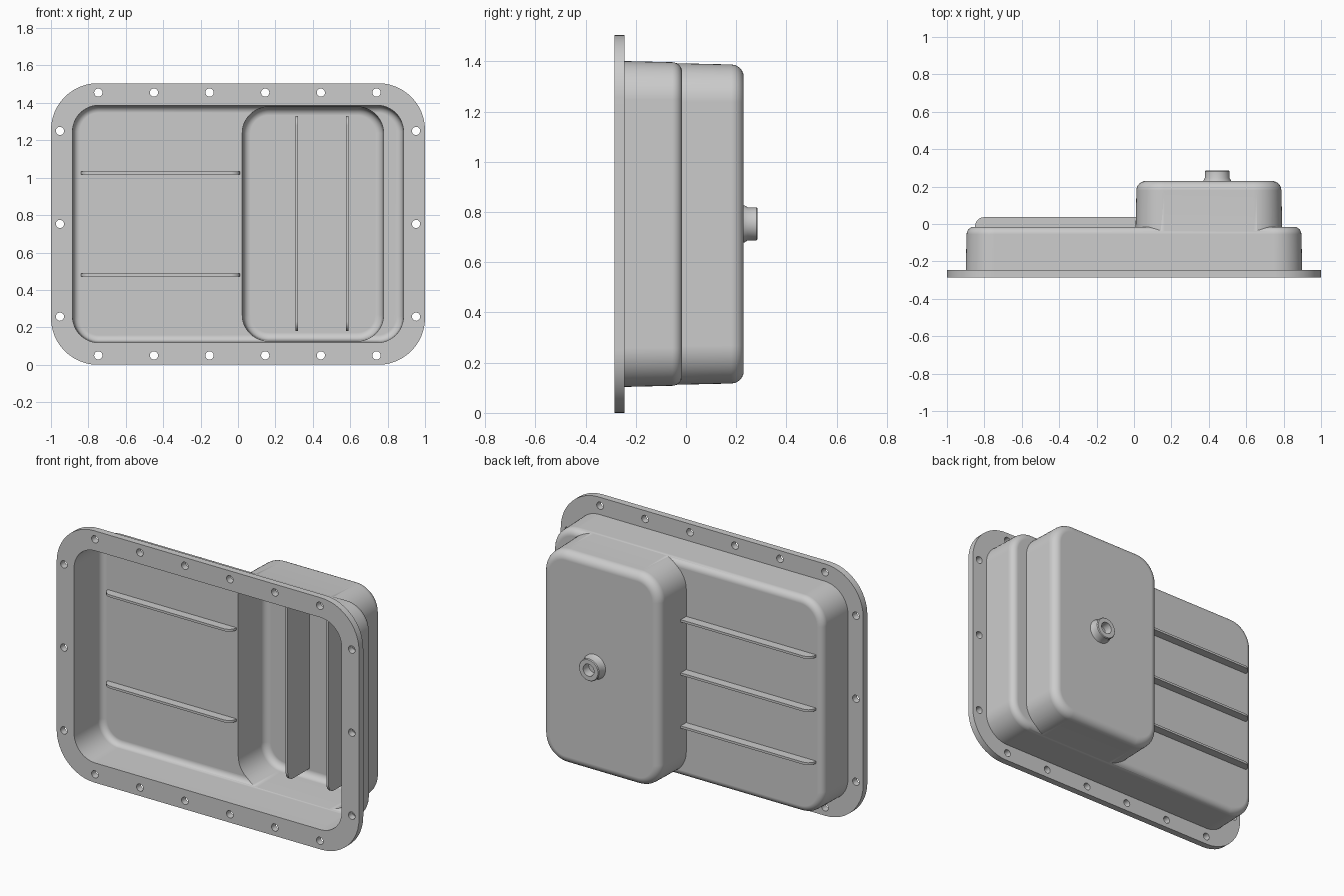
import bpy, bmesh
from math import sin, cos, pi
from mathutils import Matrix, Vector

if "Cube" in bpy.data.objects:
    bpy.data.objects.remove(bpy.data.objects["Cube"])


def make_object(name, bm):
    bmesh.ops.remove_doubles(bm, verts=bm.verts, dist=1e-5)
    bmesh.ops.recalc_face_normals(bm, faces=bm.faces)
    me = bpy.data.meshes.new(name)
    bm.to_mesh(me)
    bm.free()
    ob = bpy.data.objects.new(name, me)
    bpy.context.collection.objects.link(ob)
    return ob


def rounded_rect(x0, x1, z0, z1, r, seg=12):
    pts = []
    for i, (cx, cz) in enumerate([(x1 - r, z1 - r), (x0 + r, z1 - r),
                                  (x0 + r, z0 + r), (x1 - r, z0 + r)]):
        for k in range(seg + 1):
            a = (i + k / seg) * pi / 2
            pts.append((cx + r * cos(a), cz + r * sin(a)))
    return pts


def rounded_block(name, x0, x1, z0, z1, r, y0, y1, fillet=0.0, draft=0.0):
    """Drafted rounded block along y with a filleted end at y1."""
    levels = [(y0, 0.0)]
    if fillet:
        for k in range(7):
            a = k / 6 * pi / 2
            levels.append((y1 - fillet * (1 - sin(a)), draft + fillet * (1 - cos(a))))
    else:
        levels.append((y1, draft))
    bm = bmesh.new()
    rings = [[bm.verts.new((x, y, z)) for x, z in
              rounded_rect(x0 + i, x1 - i, z0 + i, z1 - i, r - i)] for y, i in levels]
    n = len(rings[0])
    for a, b in zip(rings, rings[1:]):
        for k in range(n):
            bm.faces.new((a[k], a[(k + 1) % n], b[(k + 1) % n], b[k]))
    bm.faces.new(rings[0])
    bm.faces.new(rings[-1])
    return make_object(name, bm)


def boolean(target, tool, op):
    mod = target.modifiers.new("bool", 'BOOLEAN')
    mod.operation, mod.solver, mod.object = op, 'EXACT', tool
    bpy.context.view_layer.objects.active = target
    bpy.ops.object.modifier_apply(modifier=mod.name)
    bpy.data.objects.remove(tool)


def smooth(ob):
    bpy.ops.object.select_all(action='DESELECT')
    ob.select_set(True)
    bpy.context.view_layer.objects.active = ob
    bpy.ops.object.shade_smooth_by_angle(angle=0.6)
    mod = ob.modifiers.new("normals", 'WEIGHTED_NORMAL')
    mod.keep_sharp = True


def rib(name, u0, u1, base, top, pos, along, round_end=True, c=0.05, h=0.05, t=0.014):
    """Thin blade from y=base to y=top with rounded-off ends."""
    s = 1 if top > base else -1
    arc = [(c * (1 - cos(k / 5 * pi / 2)), top - s * h * (1 - sin(k / 5 * pi / 2)))
           for k in range(6)]
    prof = [(u0, base)] + [(u0 + d, y) for d, y in arc]
    if round_end:
        prof += [(u1 - d, y) for d, y in reversed(arc)]
    else:
        prof.append((u1, top))
    prof.append((u1, base))
    bm = bmesh.new()
    place = (lambda u, y, w: (u, y, w)) if along == 'x' else (lambda u, y, w: (w, y, u))
    a = [bm.verts.new(place(u, y, pos - t / 2)) for u, y in prof]
    b = [bm.verts.new(place(u, y, pos + t / 2)) for u, y in prof]
    bm.faces.new(a)
    bm.faces.new(b)
    for k in range(len(a)):
        m = (k + 1) % len(a)
        bm.faces.new((a[k], a[m], b[m], b[k]))
    smooth(make_object(name, bm))


# Outer body: flange, shallow pan and deep sump
pan = rounded_block("pan_body", -1, 1, 0, 1.505, 0.25, -0.285, -0.245)
boolean(pan, rounded_block("shallow_outer", -0.9, 0.9, 0.103, 1.402, 0.155,
                           -0.265, -0.015, 0.04, 0.005), 'UNION')
boolean(pan, rounded_block("sump_outer", 0.003, 0.798, 0.107, 1.398, 0.16,
                           -0.26, 0.23, 0.05, 0.01), 'UNION')

# Hollow interior
cavity = rounded_block("shallow_inner", -0.885, 0.885, 0.118, 1.387, 0.14,
                       -0.3, -0.03, 0.035, 0.005)
boolean(cavity, rounded_block("sump_inner", 0.018, 0.783, 0.122, 1.383, 0.145,
                              -0.2, 0.215, 0.04, 0.01), 'UNION')
boolean(pan, cavity, 'DIFFERENCE')

# Bolt holes around the flange
spots = [(-0.747 + 0.2975 * i, z) for i in range(6) for z in (0.05, 1.455)]
spots += [(x, z) for x in (-0.952, 0.952) for z in (0.257, 0.753, 1.25)]
bm = bmesh.new()
for x, z in spots:
    bmesh.ops.create_cone(bm, cap_ends=True, segments=20, radius1=0.022, radius2=0.022,
                          depth=0.2, matrix=Matrix.Translation((x, -0.265, z))
                          @ Matrix.Rotation(pi / 2, 4, 'X'))
boolean(pan, make_object("bolt_holes", bm), 'DIFFERENCE')
smooth(pan)

# Outside ribs on the shallow floor
for i, z in enumerate((0.435, 0.752, 1.07)):
    rib(f"outer_rib_{i + 1}", -0.85, 0.019, -0.022, 0.037, z, 'x', round_end=False)

# Inside ribs on the shallow floor
for i, z in enumerate((0.48, 1.025)):
    rib(f"inner_rib_{i + 1}", -0.84, 0.012, -0.022, -0.08, z, 'x')

# Deep baffle ribs inside the sump
for i, x in enumerate((0.315, 0.585)):
    rib(f"sump_rib_{i + 1}", 0.18, 1.33, 0.222, 0.01, x, 'z')

# Drain boss, lathed about the y axis
bm = bmesh.new()
profile = [(0, 0.222), (0.074, 0.222), (0.074, 0.233), (0.066, 0.246), (0.066, 0.28),
           (0.062, 0.285), (0.036, 0.285), (0.034, 0.235), (0, 0.235)]
vs = [bm.verts.new((0.445 + r, y, 0.753)) for r, y in profile]
edges = [bm.edges.new(p) for p in zip(vs, vs[1:])]
bmesh.ops.spin(bm, geom=vs + edges, cent=Vector((0.445, 0, 0.753)), axis=(0, 1, 0),
               angle=2 * pi, steps=32)
smooth(make_object("drain_boss", bm))
